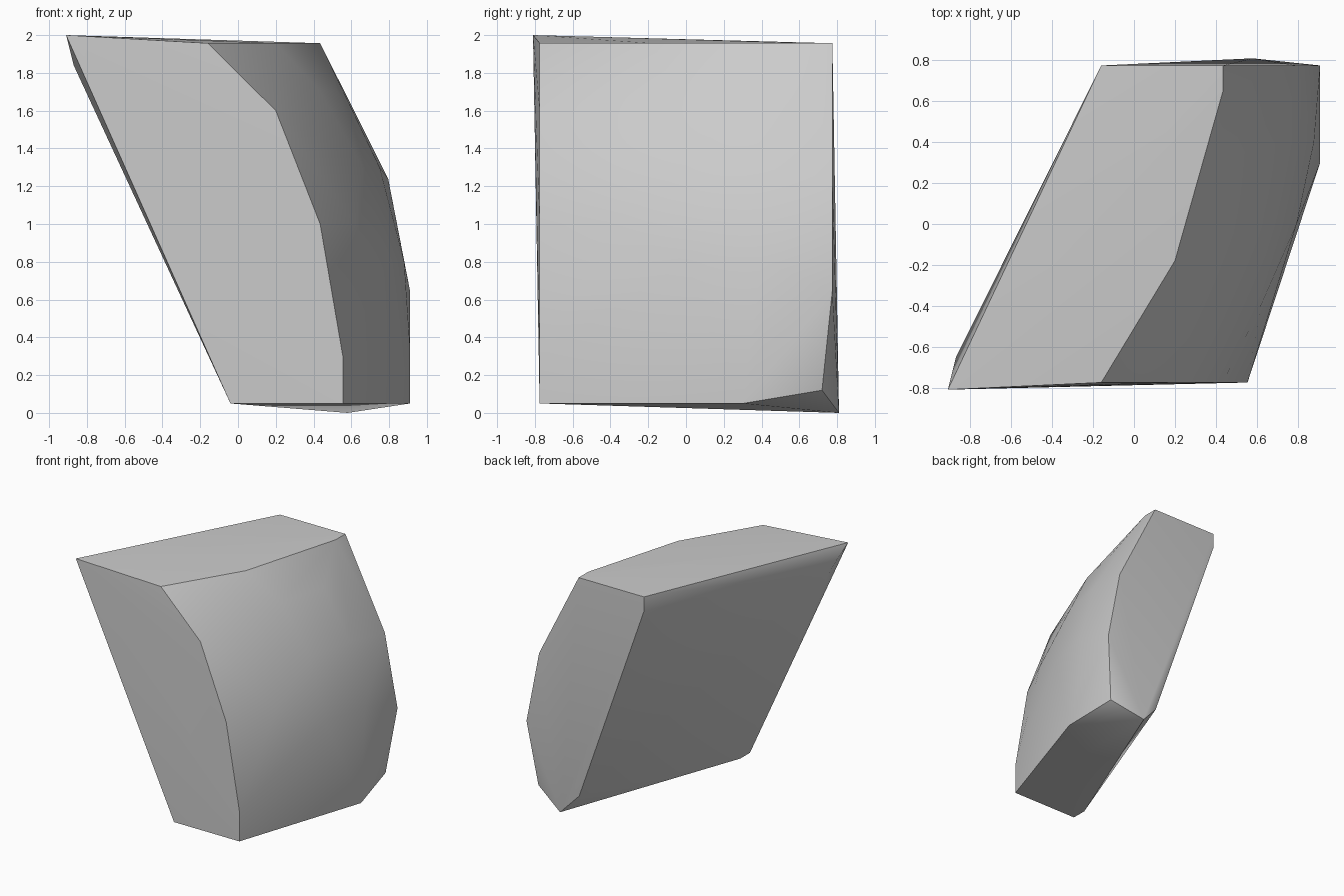
import bpy
import bmesh
import math

# Remove the default cube only
default_cube = bpy.data.objects.get("Cube")
if default_cube:
    bpy.data.objects.remove(default_cube, do_unlink=True)


def make_material(name, colour):
    material = bpy.data.materials.new(name)
    material.use_nodes = True
    material.diffuse_color = colour
    shader = material.node_tree.nodes["Principled BSDF"]
    shader.inputs["Base Color"].default_value = colour
    shader.inputs["Roughness"].default_value = 0.8
    return material


def make_hull(name, points, material):
    """Wrap a convex shell around the corner points."""
    mesh = bpy.data.meshes.new(name)
    shell = bmesh.new()
    for point in points:
        shell.verts.new(point)
    bmesh.ops.convex_hull(shell, input=shell.verts[:])
    loose = [vert for vert in shell.verts if not vert.link_faces]
    bmesh.ops.delete(shell, geom=loose, context="VERTS")
    # Merge the triangles that lie in one flat side
    bmesh.ops.dissolve_limit(shell, angle_limit=math.radians(0.5),
                             verts=shell.verts[:], edges=shell.edges[:])
    bmesh.ops.recalc_face_normals(shell, faces=shell.faces[:])
    shell.to_mesh(mesh)
    shell.free()
    mesh.materials.append(material)
    chunk = bpy.data.objects.new(name, mesh)
    bpy.context.collection.objects.link(chunk)
    return chunk


# Planes that bound the chunk
side, top, bottom = 0.775, 1.957, 0.05

# Curved outer wall where it meets the front, back and top planes
front_profile = [(-0.16, top), (0.2, 1.6), (0.435, 1.0), (0.555, 0.3), (0.555, bottom), (-0.04, bottom)]
back_profile = [(-0.16, top), (0.435, top), (0.795, 1.24), (0.91, 0.65), (0.43, 0.16), (-0.16, 1.84)]
top_profile = [(0.2, -0.18), (0.435, 0.65)]

points = [(x, -side, z) for x, z in front_profile]
points += [(x, side, z) for x, z in back_profile]
points += [(x, y, top) for x, y in top_profile]

# Bulge in the middle of the curved wall
points += [(0.43, -0.06, 1.71), (0.53, 0.35, 1.7), (0.66, 0.0, 1.3), (0.75, 0.4, 1.3)]
points += [(0.62, -0.4, 1.0), (0.795, 0.0, 0.8), (0.88, 0.4, 0.8), (0.91, 0.4, 0.35)]

# Pointed upper front corner and pointed lower back corner, with their bevels
points += [(-0.91, -0.81, 2.0), (-0.87, -0.65, 1.84), (-0.04, -0.65, bottom)]
points += [(0.58, 0.81, 0.0), (0.84, 0.72, 0.12), (0.91, 0.3, bottom)]

grey = make_material("stone grey", (0.6, 0.6, 0.6, 1.0))
chunk = make_hull("stone_chunk", points, grey)

# Soft curved wall, crisp rims
bpy.ops.object.select_all(action="DESELECT")
chunk.select_set(True)
bpy.context.view_layer.objects.active = chunk
bpy.ops.object.shade_smooth_by_angle(angle=math.radians(38))
